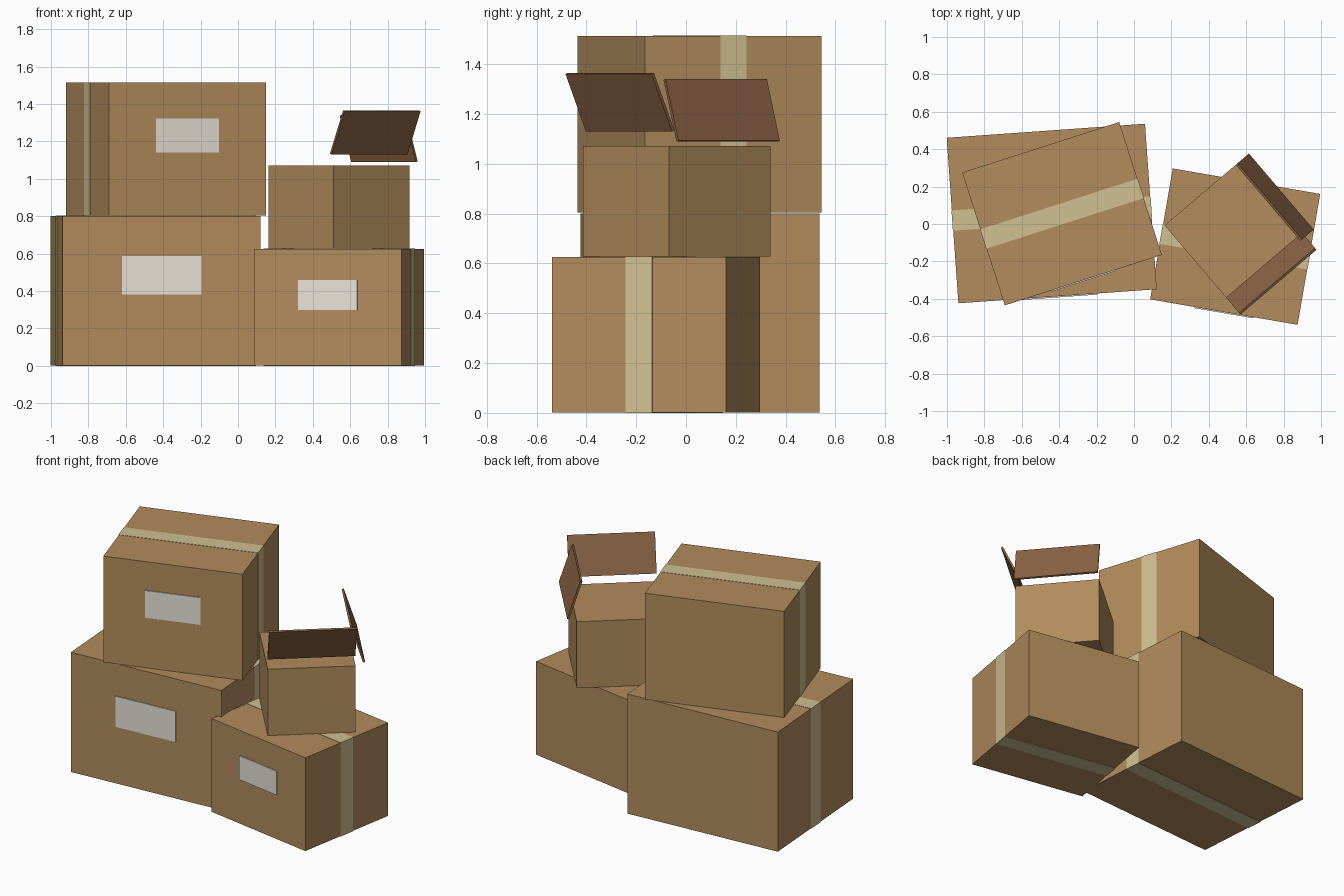
import bpy, bmesh, math
from mathutils import Matrix, Vector

if "Cube" in bpy.data.objects:
    bpy.data.objects.remove(bpy.data.objects["Cube"])


def material(name, rgb):
    m = bpy.data.materials.new(name)
    m.diffuse_color = (*rgb, 1)
    m.use_nodes = True
    m.node_tree.nodes["Principled BSDF"].inputs["Base Color"].default_value = m.diffuse_color
    return m


CARD = material("cardboard", (0.445, 0.262, 0.109))
TAPE = material("packing tape", (0.631, 0.527, 0.283))
LABEL = material("paper label", (0.84, 0.80, 0.716))
FLAP = material("dark flap cardboard", (0.258, 0.127, 0.060))


def block(name, size, local, frame, mat):
    """Cuboid of a given size, placed by a local matrix inside a box frame."""
    bm = bmesh.new()
    bmesh.ops.create_cube(bm, size=1, matrix=frame @ local @ Matrix.Diagonal((*size, 1)))
    me = bpy.data.meshes.new(name)
    bm.to_mesh(me)
    bm.free()
    me.materials.append(mat)
    ob = bpy.data.objects.new(name, me)
    bpy.context.collection.objects.link(ob)
    return ob


def at(x, y, z):
    return Matrix.Translation((x, y, z))


def carton(name, centre, size, base, angle, sealed=True):
    """Closed box; sealed ones get a tape band all round and a front label."""
    w, d, h = size
    frame = at(centre[0], centre[1], base) @ Matrix.Rotation(math.radians(angle), 4, 'Z')
    block(name, (w, d, h - 0.004), at(0, 0, h / 2), frame, CARD)
    if sealed:
        block(name + "_tape", (w + 0.004, 0.109, h), at(0, 0, h / 2), frame, TAPE)
        block(name + "_label", (w * 0.4, 0.008, h * 0.255),
              at(0, -d / 2 - 0.002, h * 0.603), frame, LABEL)
    return frame


# stacked cartons
carton("large_bottom_box", (-0.44, 0.056), (1.063, 0.887, 0.803), 0, 4.05)
carton("upper_left_box", (-0.385, 0.055), (0.882, 0.746, 0.713), 0.803, 17.8)
carton("right_bottom_box", (0.541, -0.121), (0.80, 0.71, 0.627), 0, -9.8)
small = carton("small_open_box", (0.54, -0.0375), (0.534, 0.534, 0.447), 0.626, 40.4, False)

# raised flaps hovering over the small box
T = 0.013
block("front_flap", (0.534, T, 0.255),
      at(0, -0.299, 1.2475 - 0.626) @ Matrix.Rotation(math.radians(25), 4, 'X'), small, FLAP)
block("side_flap", (T, 0.534, 0.26),
      at(0.279, 0, 1.215 - 0.626) @ Matrix.Rotation(math.radians(-18), 4, 'Y'), small, FLAP)
